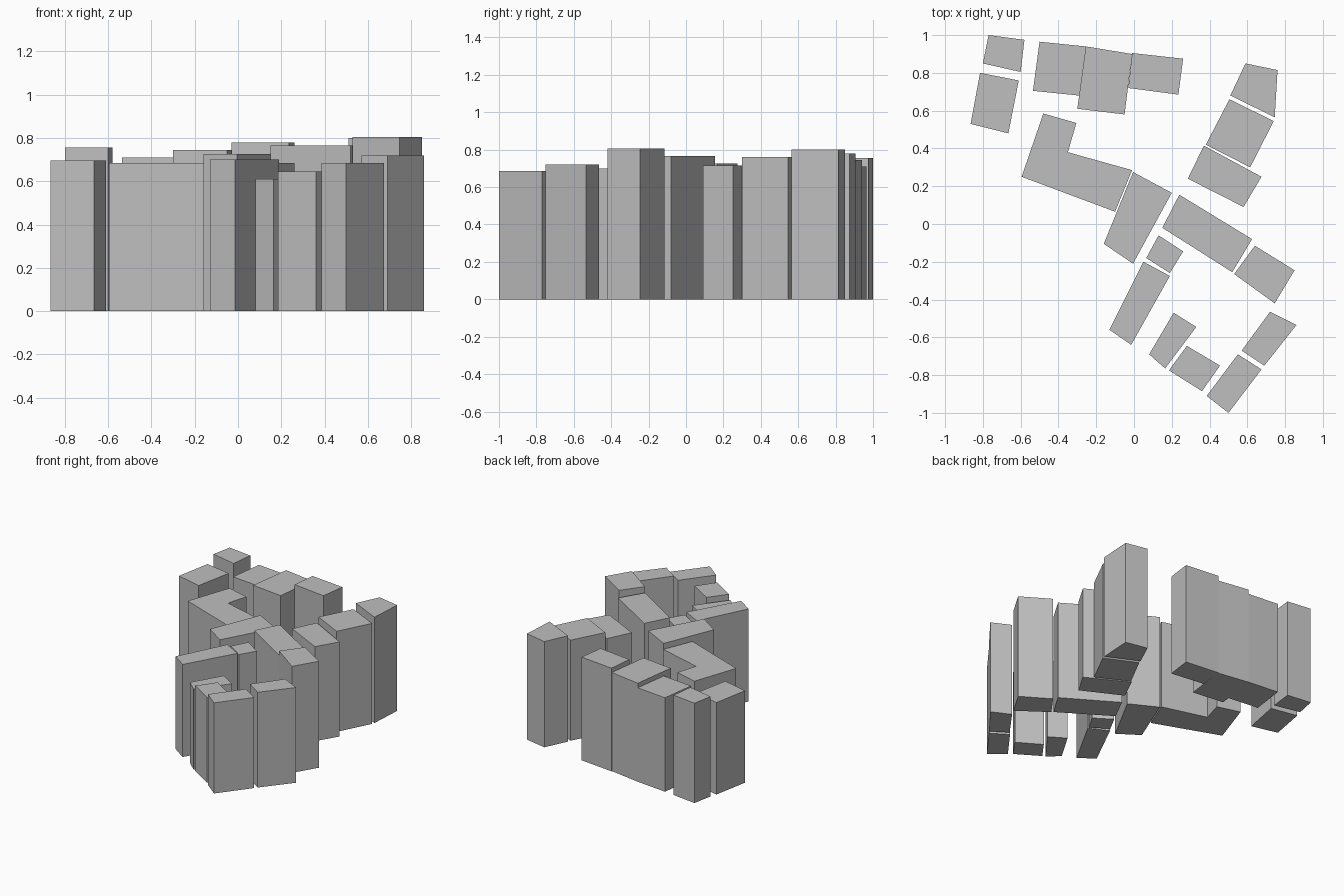
import bpy
import bmesh

cube = bpy.data.objects.get("Cube")
if cube:
    bpy.data.objects.remove(cube, do_unlink=True)

grey = bpy.data.materials.new("plain grey")
grey.use_nodes = True
colour = (0.52, 0.52, 0.52, 1)
grey.diffuse_color = colour
grey.node_tree.nodes["Principled BSDF"].inputs["Base Color"].default_value = colour


def block(name, height, *outline):
    """Extrude a clockwise ground outline into a flat-roofed building."""
    bm = bmesh.new()
    base = bm.faces.new([bm.verts.new((x, y, 0)) for x, y in outline])
    top = bmesh.ops.extrude_face_region(bm, geom=[base], use_keep_orig=True)
    for v in top["geom"]:
        if isinstance(v, bmesh.types.BMVert):
            v.co.z = height
    bmesh.ops.recalc_face_normals(bm, faces=bm.faces)
    mesh = bpy.data.meshes.new(name)
    bm.to_mesh(mesh)
    bm.free()
    mesh.materials.append(grey)
    obj = bpy.data.objects.new(name, mesh)
    bpy.context.collection.objects.link(obj)
    return obj


# Back right corner pair
block("corner_tower", .755, (-.77, 1), (-.58, .975), (-.6, .805), (-.8, .85))
block("side_tower", .695, (-.815, .8), (-.61, .76), (-.665, .48), (-.865, .53))

# Stepped terrace along the back
block("terrace_low", .71, (-.5, .965), (-.255, .94), (-.29, .68), (-.535, .705))
block("terrace_middle", .745, (-.255, .94), (-.01, .9), (-.05, .58), (-.3, .61))
block("terrace_high", .78, (-.01, .905), (.26, .875), (.235, .685), (-.03, .72))

# Row along the back left street
block("street_end", .8, (.59, .85), (.76, .815), (.745, .565), (.51, .68))
block("street_middle", .76, (.505, .66), (.74, .545), (.615, .3), (.38, .42))
block("street_near", .715, (.37, .415), (.675, .25), (.58, .09), (.285, .24))

# Central buildings
block("angled_block", .685, (-.48, .585), (-.305, .535), (-.35, .38),
      (-.01, .285), (-.1, .065), (-.595, .25))
block("central_block", .725, (-.005, .275), (.2, .165), (-.005, -.21), (-.16, -.105))
block("long_block", .765, (.24, .155), (.625, -.08), (.52, -.255), (.15, -.02))
block("tall_block", .805, (.64, -.115), (.85, -.245), (.745, -.42), (.53, -.265))

# Front courtyard
block("small_block", .685, (.13, -.06), (.26, -.145), (.19, -.26), (.065, -.18))
block("courtyard_long", .7, (.05, -.2), (.19, -.275), (-.015, -.64), (-.13, -.56))
block("courtyard_low", .61, (.21, -.47), (.33, -.545), (.165, -.765), (.08, -.69))
block("courtyard_front", .645, (.28, -.645), (.455, -.75), (.36, -.885), (.185, -.775))
block("courtyard_corner", .685, (.55, -.69), (.675, -.77), (.5, -1), (.385, -.91))
block("courtyard_side", .72, (.72, -.465), (.86, -.535), (.69, -.75), (.57, -.67))
